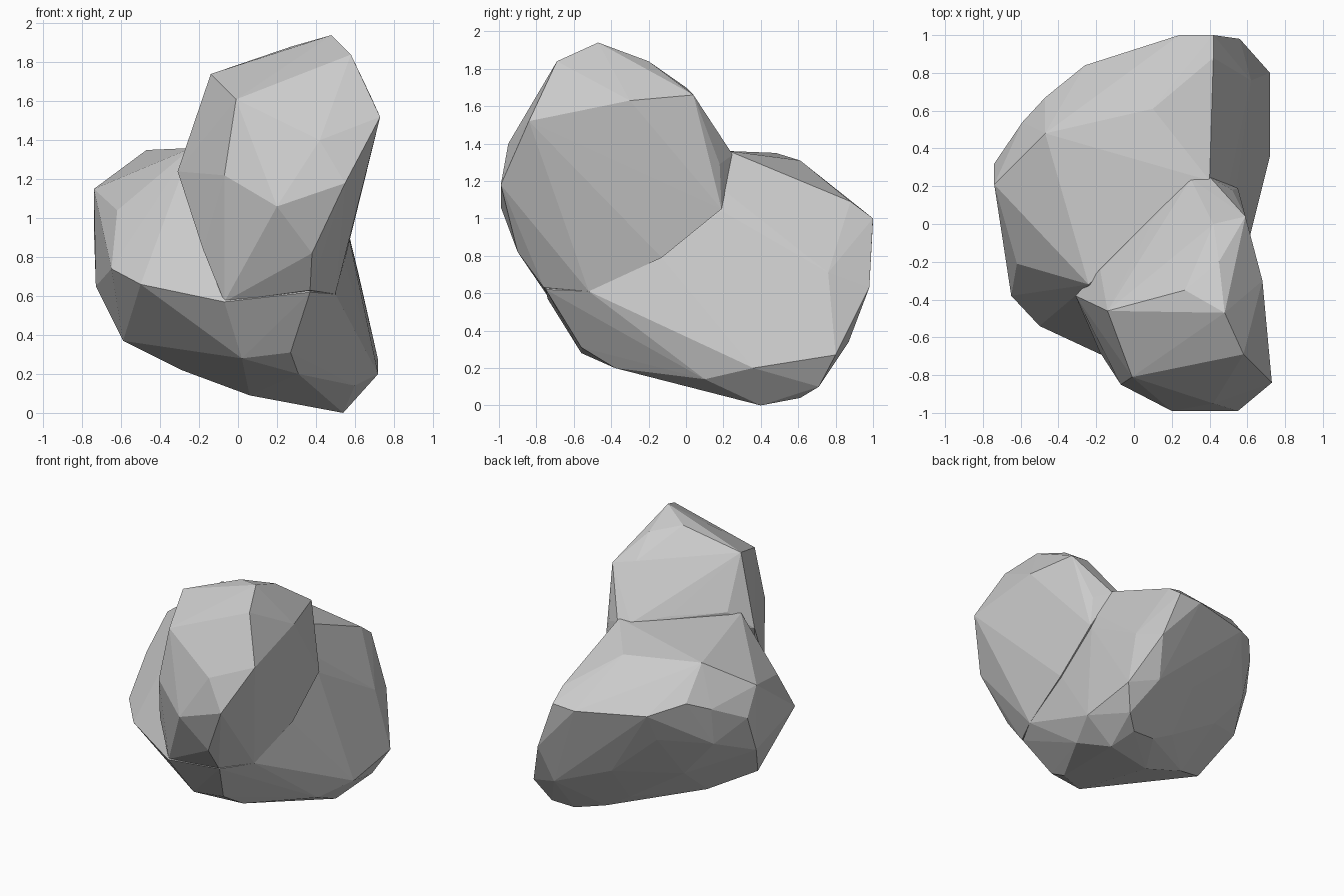
import bpy, bmesh


def hull(name, points):
    """Faceted stone lobe: convex hull around a few corner points."""
    bm = bmesh.new()
    for p in points:
        bm.verts.new(p)
    bmesh.ops.convex_hull(bm, input=bm.verts[:])
    loose = [v for v in bm.verts if not v.link_faces]
    bmesh.ops.delete(bm, geom=loose, context='VERTS')
    bmesh.ops.recalc_face_normals(bm, faces=bm.faces[:])
    mesh = bpy.data.meshes.new(name)
    bm.to_mesh(mesh)
    bm.free()
    obj = bpy.data.objects.new(name, mesh)
    bpy.context.collection.objects.link(obj)
    return obj


# Low rear lobe
rock = hull("rock", [
    # top plateau
    (-0.47, 0.48, 1.35), (0.10, 0.61, 1.31), (0.40, 0.23, 1.36), (-0.24, -0.32, 1.36),
    # left flank and front ledge
    (-0.74, 0.21, 1.15), (-0.74, 0.32, 0.94), (-0.73, 0.20, 0.65), (-0.62, -0.21, 1.04),
    (-0.65, -0.38, 0.74), (-0.50, -0.54, 0.66), (-0.07, -0.74, 0.57), (0.37, -0.75, 0.62),
    # underside
    (-0.59, -0.02, 0.37), (0.02, -0.56, 0.28), (0.27, -0.56, 0.31), (0.31, -0.38, 0.20),
    (-0.29, 0.16, 0.22), (0.06, 0.20, 0.09), (0.54, 0.40, 0.00), (0.60, 0.10, 0.14),
    (0.51, 0.61, 0.04), (0.63, 0.71, 0.10), (0.29, 0.55, 0.09),
    # rounded back
    (0.72, 0.36, 0.20), (0.72, 0.80, 0.27), (0.50, 0.87, 0.34), (0.56, 0.98, 0.63),
    (0.42, 1.00, 1.00), (0.24, 1.00, 0.99), (0.42, 0.88, 1.09), (-0.26, 0.84, 1.02),
    (-0.47, 0.67, 1.11), (-0.59, 0.54, 1.05), (0.04, 0.86, 0.82), (-0.26, 0.72, 0.80),
    (-0.57, 0.48, 0.76), (0.10, 0.75, 0.48), (-0.32, 0.48, 0.47), (0.10, 0.53, 0.20),
    # right flank
    (0.62, 0.76, 0.71), (0.50, 0.19, 1.16), (0.54, 0.19, 1.04), (0.54, -0.13, 0.79),
    (0.50, -0.52, 0.61),
])

# Tall front lobe
upper = hull("upper_lobe", [
    # crown
    (0.48, -0.47, 1.94), (0.58, -0.69, 1.84), (0.73, -0.84, 1.52), (0.68, -0.30, 1.63),
    (0.59, 0.04, 1.66), (0.42, 0.00, 1.70), (0.27, -0.35, 1.88), (0.45, -0.20, 1.84),
    (-0.14, -0.46, 1.74), (-0.01, -0.81, 1.61),
    # front and chin
    (0.55, -0.99, 1.18), (0.20, -0.99, 1.06), (0.42, -0.95, 1.40), (-0.07, -0.85, 1.22),
    (-0.18, -0.68, 0.84), (-0.02, -0.79, 0.78), (0.38, -0.90, 0.82), (0.37, -0.76, 0.63),
    (-0.07, -0.73, 0.57),
    # left side and neck
    (-0.20, -0.36, 1.45), (-0.31, -0.38, 1.24), (-0.18, -0.24, 1.38), (-0.05, -0.18, 1.38),
    (0.11, 0.04, 1.38), (0.30, 0.24, 1.35), (0.40, 0.25, 1.34),
    # right side down into the groove
    (0.52, 0.18, 1.29), (0.55, 0.19, 1.05), (0.55, -0.13, 0.79), (0.50, -0.52, 0.61),
])

# Fuse both lobes into one flat-faced rock
mod = rock.modifiers.new("fuse", 'BOOLEAN')
mod.operation = 'UNION'
mod.solver = 'EXACT'
mod.object = upper
bpy.context.view_layer.objects.active = rock
rock.select_set(True)
bpy.ops.object.modifier_apply(modifier=mod.name)
bpy.data.objects.remove(upper, do_unlink=True)
